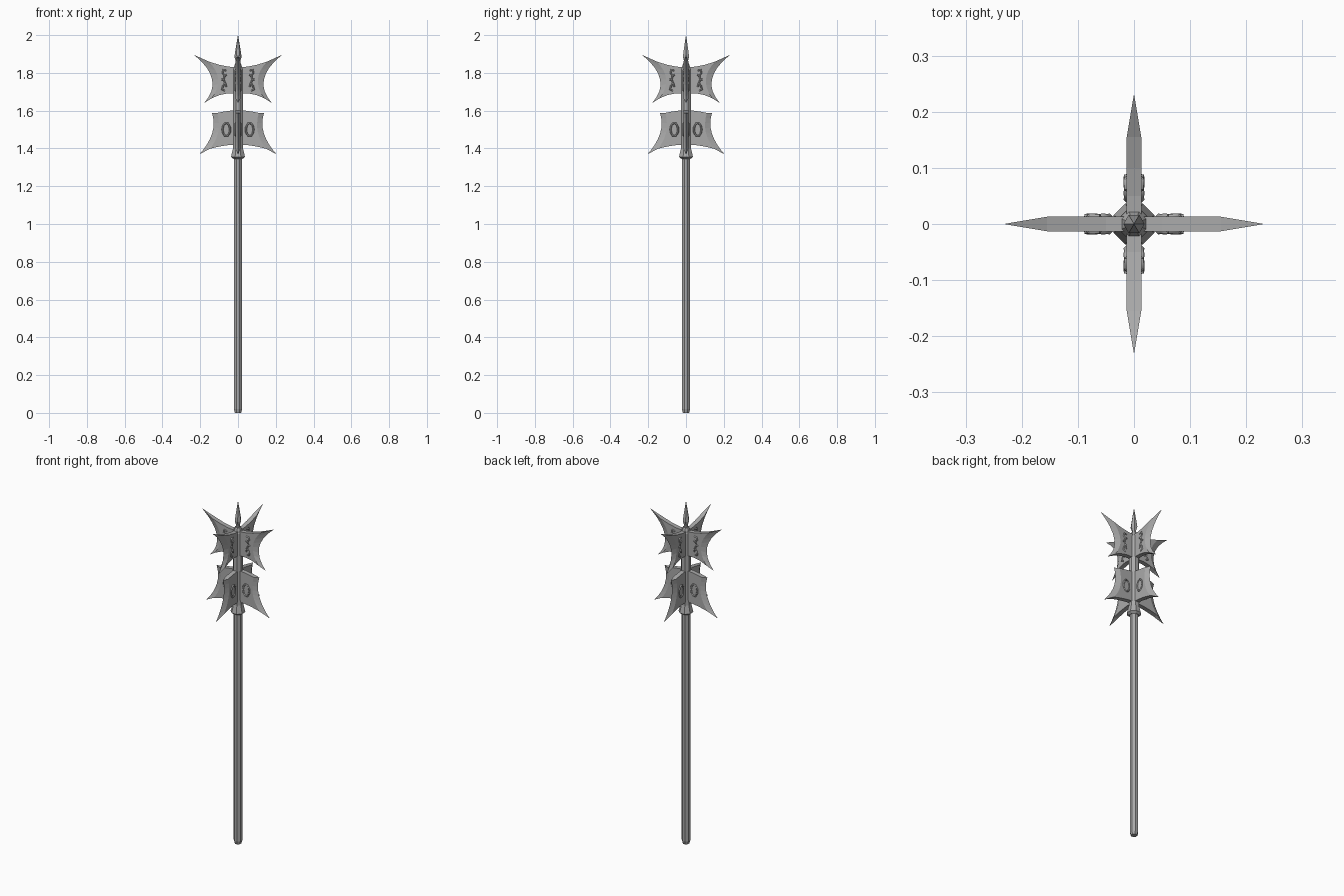
import bpy, bmesh, math
from mathutils import Matrix

cube = bpy.data.objects.get("Cube")
if cube:
    bpy.data.objects.remove(cube)


def material(name, value):
    m = bpy.data.materials.new(name)
    m.use_nodes = True
    colour = (value, value, value, 1)
    m.diffuse_color = colour
    m.node_tree.nodes["Principled BSDF"].inputs["Base Color"].default_value = colour
    return m


steel = material("steel grey", 0.4)


def add(name, data, matrix=Matrix()):
    obj = bpy.data.objects.new(name, data)
    obj.matrix_world = matrix
    bpy.context.collection.objects.link(obj)
    return obj


def finish(bm, name):
    bmesh.ops.recalc_face_normals(bm, faces=bm.faces)
    me = bpy.data.meshes.new(name)
    bm.to_mesh(me)
    bm.free()
    me.materials.append(steel)
    return me


def lathe(name, profile, sides, turn=0.0):
    """Faceted turned part from (radius, height) pairs."""
    bm = bmesh.new()
    rings = []
    for r, z in profile:
        angles = [turn + math.tau * i / sides for i in range(sides)]
        rings.append([bm.verts.new((r * math.cos(a), r * math.sin(a), z)) for a in angles])
    for a, b in zip(rings, rings[1:]):
        for i in range(sides):
            j = (i + 1) % sides
            bm.faces.new((a[i], a[j], b[j], b[i]))
    bm.faces.new(rings[0][::-1])
    bm.faces.new(rings[-1])
    return add(name, finish(bm, name))


def blade_mesh(name, bottom, middle, top, thick=0.013, rows=8):
    """Flared blade: three root-to-edge lines blended upward, ground to a sharp edge."""
    bm = bmesh.new()
    front, back = [], []
    for k in range(rows + 1):
        v = k / rows
        w = (2 * (v - .5) * (v - 1), 4 * v * (1 - v), 2 * v * (v - .5))
        f, b = [], []
        for c, trio in enumerate(zip(bottom, middle, top)):
            x = sum(q * p[0] for q, p in zip(w, trio))
            z = sum(q * p[1] for q, p in zip(w, trio))
            sharp = c == len(top) - 1
            f.append(bm.verts.new((x, 0 if sharp else -thick, z)))
            b.append(f[-1] if sharp else bm.verts.new((x, thick, z)))
        front.append(f)
        back.append(b)

    def skin(a0, a1, b1, b0):
        loop = list(dict.fromkeys((a0, a1, b1, b0)))
        bm.faces.new(loop)

    last = len(top) - 1
    for side in (front, back):
        for lo, hi in zip(side, side[1:]):
            for c in range(last):
                skin(lo[c], lo[c + 1], hi[c + 1], hi[c])
    for k in (0, rows):
        for c in range(last):
            skin(front[k][c], front[k][c + 1], back[k][c + 1], back[k][c])
    for k in range(rows):
        skin(front[k][0], front[k + 1][0], back[k + 1][0], back[k][0])
    return finish(bm, name)


def relief_mesh(name, strokes, radius):
    """Raised ornament swept along (x, z, closed) strokes."""
    cu = bpy.data.curves.new(name, "CURVE")
    cu.dimensions = "3D"
    cu.bevel_depth = radius
    cu.bevel_resolution = 0
    cu.use_fill_caps = True
    for points, closed in strokes:
        sp = cu.splines.new("POLY")
        sp.points.add(len(points) - 1)
        sp.use_cyclic_u = closed
        for i, (p, (x, z)) in enumerate(zip(sp.points, points)):
            p.co = (x, 0, z, 1)
            p.radius = 1.0 if i % 2 else 0.75
    temp = add(name, cu)
    deps = bpy.context.evaluated_depsgraph_get()
    me = bpy.data.meshes.new_from_object(temp.evaluated_get(deps))
    bpy.data.objects.remove(temp)
    me.materials.clear()
    me.materials.append(steel)
    return me


# Shaft, collar, core and top spike
lathe("shaft", [(.018, 0), (.0235, .02), (.0235, 1.36)], 8, math.pi / 8)
lathe("collar", [(.026, 1.345), (.04, 1.355), (.029, 1.40), (.029, 1.43)], 8, math.pi / 8)
lathe("head_core", [(.028, 1.40), (.028, 1.82), (.016, 1.85)], 8, math.pi / 8)
lathe("top_spike", [(.011, 1.83), (.011, 1.86), (.019, 1.885), (.014, 1.92), (.0005, 2.0)], 6)

# Blades
upper = blade_mesh("upper_blade",
                   [(0, 1.69), (.06, 1.69), (.10, 1.682), (.14, 1.665), (.18, 1.64)],
                   [(0, 1.765), (.05, 1.765), (.08, 1.765), (.105, 1.765), (.137, 1.765)],
                   [(0, 1.83), (.05, 1.833), (.10, 1.843), (.155, 1.86), (.232, 1.895)])
lower = blade_mesh("lower_blade",
                   [(0, 1.42), (.05, 1.418), (.10, 1.41), (.15, 1.398), (.205, 1.368)],
                   [(0, 1.49), (.04, 1.49), (.07, 1.49), (.105, 1.485), (.137, 1.48)],
                   [(0, 1.602), (.04, 1.60), (.08, 1.594), (.11, 1.588), (.138, 1.588)])

# Raised ornaments: an oval ring and a winding crest
oval = [(.062 + .02 * math.cos(math.tau * i / 16), 1.50 + .034 * math.sin(math.tau * i / 16))
        for i in range(16)]
ring = relief_mesh("oval_ornament", [(oval, True)], .0055)
stem = [(.062, 1.812), (.078, 1.815), (.082, 1.80), (.07, 1.785), (.076, 1.765),
        (.068, 1.745), (.08, 1.73), (.084, 1.712), (.07, 1.705)]
branches = [([(.06, 1.79), (.07, 1.785)], False), ([(.062, 1.725), (.068, 1.745)], False),
            ([(.088, 1.765), (.076, 1.765)], False)]
crest = relief_mesh("crest_ornament", [(stem, False)] + branches, .0055)

for i, place in enumerate(("left", "back", "right", "front")):
    turn = Matrix.Rotation(i * math.pi / 2, 4, "Z")
    add(place + "_upper_blade", upper, turn)
    add(place + "_lower_blade", lower, turn)
    for s, label in ((-1, "a"), (1, "b")):
        spot = turn @ Matrix.Translation((0, s * .0135, 0))
        add(f"{place}_oval_ornament_{label}", ring, spot)
        add(f"{place}_crest_ornament_{label}", crest, spot)
